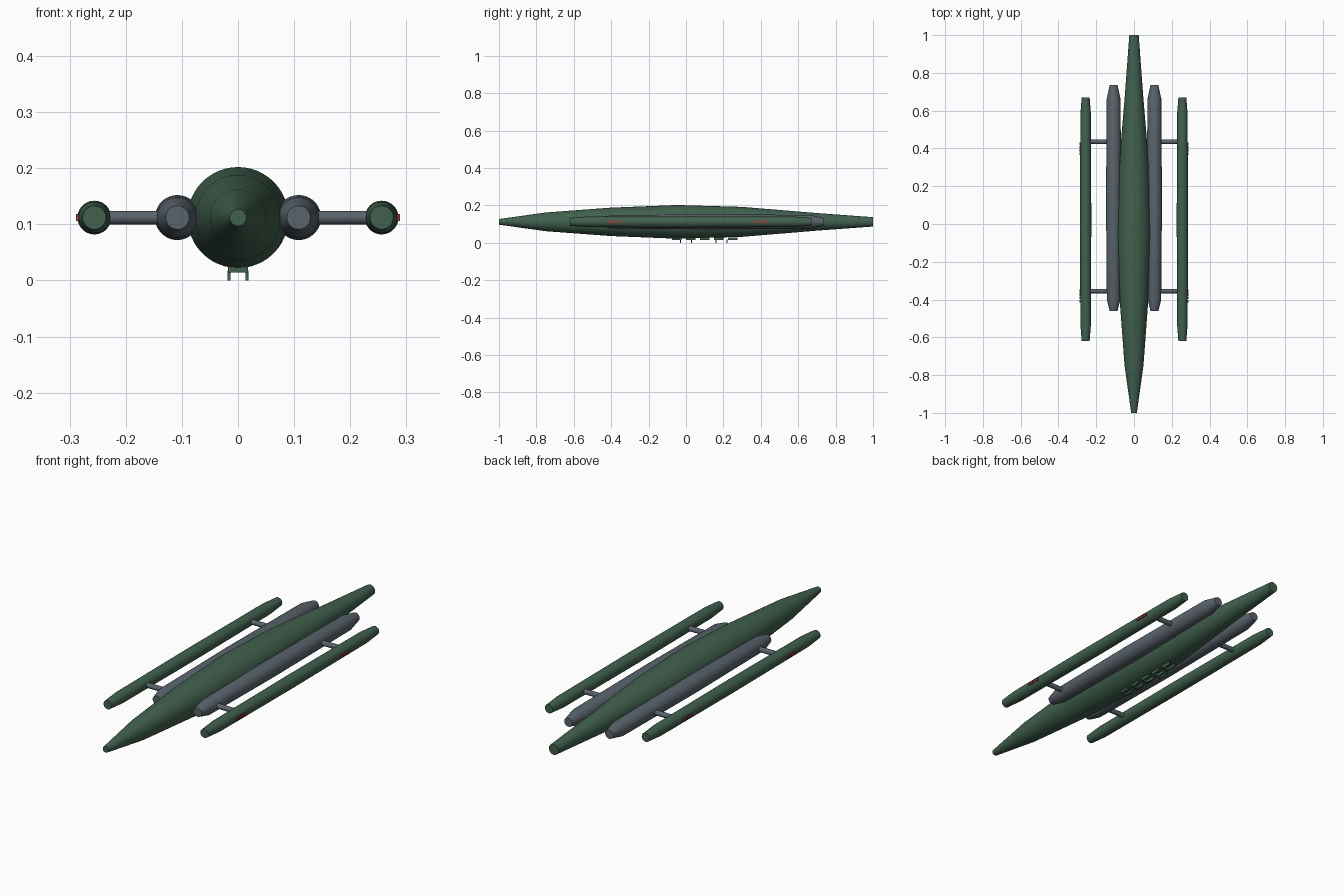
import bpy, bmesh, math
from mathutils import Matrix

cube = bpy.data.objects.get("Cube")
if cube:
    bpy.data.objects.remove(cube)

AXIS_Z = 0.112


def material(name, rgb):
    m = bpy.data.materials.new(name)
    m.use_nodes = True
    m.diffuse_color = (*rgb, 1)
    m.node_tree.nodes["Principled BSDF"].inputs["Base Color"].default_value = (*rgb, 1)
    return m


green = material("hull green", (0.052, 0.118, 0.076))
grey = material("steel grey", (0.1, 0.125, 0.15))
red = material("marking red", (0.32, 0.05, 0.04))


def finish(name, bm, mat, smooth=True):
    bmesh.ops.recalc_face_normals(bm, faces=bm.faces)
    mesh = bpy.data.meshes.new(name)
    bm.to_mesh(mesh)
    bm.free()
    mesh.materials.append(mat)
    obj = bpy.data.objects.new(name, mesh)
    bpy.context.collection.objects.link(obj)
    if smooth:
        bpy.ops.object.select_all(action='DESELECT')
        obj.select_set(True)
        bpy.context.view_layer.objects.active = obj
        bpy.ops.object.shade_smooth_by_angle(angle=math.radians(30))
    return obj


def spindle(name, x, profile, mat, sides=48):
    """Closed body turned around the y direction from (y, radius) pairs."""
    bm = bmesh.new()
    rings = []
    for y, r in profile:
        angles = [2 * math.pi * i / sides for i in range(sides)]
        rings.append([bm.verts.new((x + r * math.cos(a), y, AXIS_Z + r * math.sin(a)))
                      for a in angles])
    for a, b in zip(rings, rings[1:]):
        for i in range(sides):
            j = (i + 1) % sides
            bm.faces.new((a[i], a[j], b[j], b[i]))
    bm.faces.new(rings[0])
    bm.faces.new(rings[-1])
    return finish(name, bm, mat)


def box(bm, centre, size):
    bmesh.ops.create_cube(bm, size=1, matrix=Matrix.Translation(centre) @ Matrix.Diagonal((*size, 1)))


# Central hull
spindle("main_hull", 0, [(-1, 0.015), (-0.75, 0.05), (-0.4, 0.076), (-0.05, 0.09),
                         (0.3, 0.08), (0.7, 0.047), (1, 0.025)], green)

for side, s in (("left", 1), ("right", -1)):
    # Inner tank and outer pod
    spindle(side + "_inner_tank", s * 0.108,
            [(-0.46, 0.021), (-0.4, 0.036), (0.1, 0.04), (0.66, 0.037), (0.735, 0.021)], grey)
    spindle(side + "_outer_pod", s * 0.256,
            [(-0.62, 0.021), (-0.53, 0.028), (0.02, 0.03), (0.58, 0.028), (0.67, 0.021)], green)
    for end, y, mark_y in (("front", -0.355, -0.382), ("rear", 0.435, 0.398)):
        # Cross strut
        bm = bmesh.new()
        place = Matrix.Translation((s * 0.178, y, AXIS_Z)) @ Matrix.Rotation(math.pi / 2, 4, 'Y')
        bmesh.ops.create_cone(bm, cap_ends=True, segments=24, radius1=0.012, radius2=0.012,
                              depth=0.15, matrix=place)
        finish(f"{side}_{end}_strut", bm, grey)
        # Row of small red marking plates
        bm = bmesh.new()
        for k in (-1.5, -0.5, 0.5, 1.5):
            box(bm, (s * 0.285, mark_y + k * 0.018, AXIS_Z), (0.008, 0.014, 0.013))
        finish(f"{side}_{end}_marking", bm, red, False)

# Raised belly fittings: ladder-like plates with short feet
bm = bmesh.new()
for i in range(5):
    y = -0.05 + i * 0.075
    for x in (-0.015, 0.015):
        box(bm, (x, y, 0.021), (0.006, 0.052, 0.014))
    box(bm, (0, y - 0.023, 0.021), (0.036, 0.006, 0.014))
finish("belly_frames", bm, green, False)

bm = bmesh.new()
for y in (-0.03, 0.03, 0.16, 0.22):
    for x in (-0.016, 0.016):
        box(bm, (x, y, 0.009), (0.005, 0.006, 0.018))
finish("belly_feet", bm, green, False)
